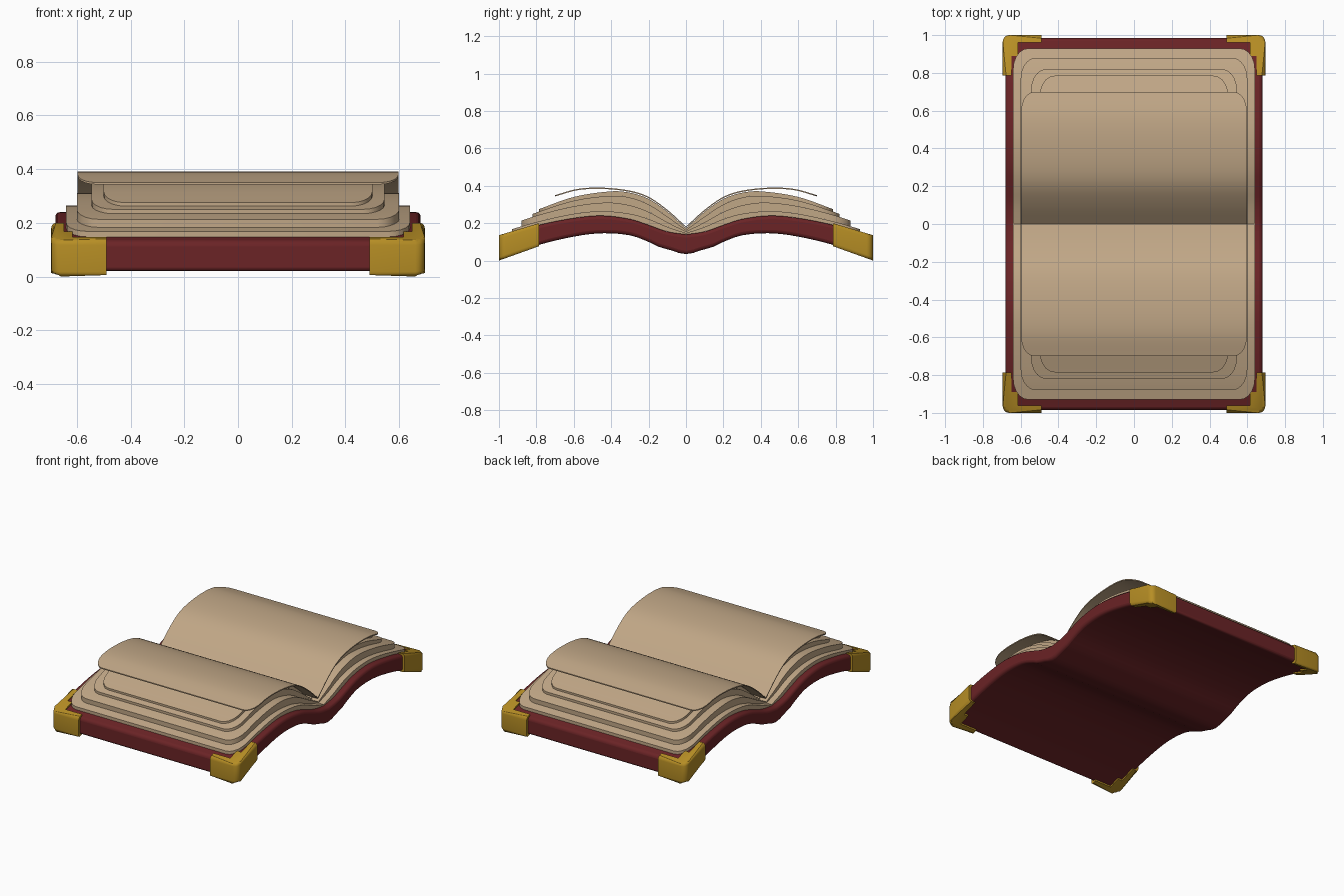
import bpy, bmesh, math

if "Cube" in bpy.data.objects:
    bpy.data.objects.remove(bpy.data.objects["Cube"])


def material(name, rgb):
    m = bpy.data.materials.new(name)
    m.diffuse_color = (*rgb, 1)
    m.use_nodes = True
    m.node_tree.nodes["Principled BSDF"].inputs["Base Color"].default_value = m.diffuse_color
    return m


RED = material("dark red leather", (0.145, 0.017, 0.019))
PAPER = material("aged paper", (0.53, 0.385, 0.24))
GOLD = material("brass gold", (0.47, 0.27, 0.018))


def curve(pts):
    """Smooth height curve z(|y|) through a few points."""
    n = len(pts)
    slope = []
    for i in range(n):
        a, b = pts[max(i - 1, 0)], pts[min(i + 1, n - 1)]
        slope.append((b[1] - a[1]) / (b[0] - a[0]))

    def f(y):
        y = abs(y)
        i = 0
        while i < n - 2 and y > pts[i + 1][0]:
            i += 1
        (x0, z0), (x1, z1) = pts[i], pts[i + 1]
        h = x1 - x0
        t = (y - x0) / h
        return ((2*t**3 - 3*t*t + 1) * z0 + (t**3 - 2*t*t + t) * h * slope[i]
                + (3*t*t - 2*t**3) * z1 + (t**3 - t*t) * h * slope[i + 1])
    return f


def finish(bm, name, mat, bevel=0, segments=3):
    bmesh.ops.recalc_face_normals(bm, faces=bm.faces)
    me = bpy.data.meshes.new(name)
    bm.to_mesh(me)
    bm.free()
    ob = bpy.data.objects.new(name, me)
    bpy.context.collection.objects.link(ob)
    me.materials.append(mat)
    if bevel:
        b = ob.modifiers.new("bevel", 'BEVEL')
        b.width, b.segments = bevel, segments
        b.limit_method = 'ANGLE'
        b.angle_limit = math.radians(50)
    bpy.ops.object.select_all(action='DESELECT')
    bpy.context.view_layer.objects.active = ob
    ob.select_set(True)
    bpy.ops.object.shade_smooth_by_angle(angle=math.radians(35))
    return ob


def slab(name, top, bottom, half_w, end, rx, ry, mat, bevel=0):
    """Bent slab across both halves of the book, with rounded outer corners."""
    n = 26
    ys = [(end - ry) * i / n for i in range(n + 1)]
    ws = [half_w] * (n + 1)
    for k in range(1, 6 if rx else 2):
        a = math.pi / 2 * k / (5 if rx else 1)
        ys.append(end - ry + ry * math.sin(a))
        ws.append(half_w - rx * (1 - math.cos(a)))
    stations = [(-y, w) for y, w in zip(ys[:0:-1], ws[:0:-1])] + list(zip(ys, ws))
    bm = bmesh.new()
    rings = []
    for y, w in stations:
        rings.append([bm.verts.new(p) for p in (
            (-w, y, bottom(y)), (w, y, bottom(y)), (w, y, top(y)), (-w, y, top(y)))])
    for a, b in zip(rings, rings[1:]):
        for i in range(4):
            j = (i + 1) % 4
            bm.faces.new((a[i], a[j], b[j], b[i]))
    bm.faces.new(rings[0])
    bm.faces.new(rings[-1])
    return finish(bm, name, mat, bevel)


# Cover: wavy leather slab
cover_top = curve([(0, .14), (.1, .155), (.2, .19), (.3, .222), (.45, .24),
                   (.6, .227), (.8, .187), (.985, .13)])
cover_bottom = curve([(0, .035), (.05, .043), (.09, .06), (.13, .067), (.2, .1),
                      (.3, .135), (.45, .146), (.6, .128), (.8, .08), (.985, .016)])
slab("cover", cover_top, cover_bottom, .68, .985, 0, .03, RED, .018)

# Page block: stacked, stepped layers
layers = [
    (.64, .93, [(0, .147), (.1, .18), (.2, .222), (.3, .25), (.45, .264),
                (.6, .25), (.8, .206), (.93, .168)]),
    (.60, .88, [(0, .155), (.1, .205), (.2, .26), (.3, .295), (.42, .31),
                (.6, .29), (.8, .24), (.93, .195)]),
    (.545, .82, [(0, .163), (.1, .235), (.2, .3), (.3, .337), (.4, .346),
                 (.6, .32), (.82, .25), (.93, .21)]),
    (.50, .785, [(0, .172), (.1, .262), (.2, .33), (.3, .363), (.4, .37),
                 (.6, .34), (.785, .275), (.93, .22)]),
]
below = cover_top
for i, (w, end, pts) in enumerate(layers):
    top = curve(pts)
    slab("page_layer_%d" % (i + 1), top, below, w, end, .08, .11, PAPER)
    below = top

# Top leaf: a thin sheet lifting off the block
sheet = curve([(0, .182), (.1, .272), (.2, .341), (.3, .374), (.45, .39),
               (.58, .383), (.7, .35)])
slab("top_leaf", sheet, lambda y: sheet(y) - .007, .597, .7, .07, .1, PAPER)

# Brass corners: L-shaped caps with a rounded outer corner
outline = [(.49, .962), (.49, 1.0)]
for k in range(6):
    a = math.pi / 2 * (1 - k / 5)
    outline.append((.66 + .035 * math.cos(a), .965 + .035 * math.sin(a)))
outline += [(.695, .785), (.648, .785), (.648, .89), (.615, .89), (.615, .962)]
for sx in (-1, 1):
    for sy in (-1, 1):
        bm = bmesh.new()
        hi = [bm.verts.new((sx*x, sy*y, .2 - (y - .785) * .30)) for x, y in outline]
        lo = [bm.verts.new((sx*x, sy*y, .077 - (y - .785) * .358)) for x, y in outline]
        bm.faces.new(hi)
        bm.faces.new(lo[::-1])
        for i in range(len(outline)):
            j = (i + 1) % len(outline)
            bm.faces.new((hi[i], lo[i], lo[j], hi[j]))
        # round only the outer rim
        rim = [e for e in bm.edges if abs(e.verts[0].co.z - e.verts[1].co.z) < .08
               and all(abs(v.co.x) > .69 or abs(v.co.y) > .99
                       or abs(v.co.x) + abs(v.co.y) > 1.64 for v in e.verts)]
        bmesh.ops.bevel(bm, geom=rim, offset=.018, segments=3, profile=.5,
                        affect='EDGES')
        finish(bm, "corner_cap_%s_%s" % ("left" if sx < 0 else "right",
                                         "front" if sy < 0 else "back"), GOLD)
